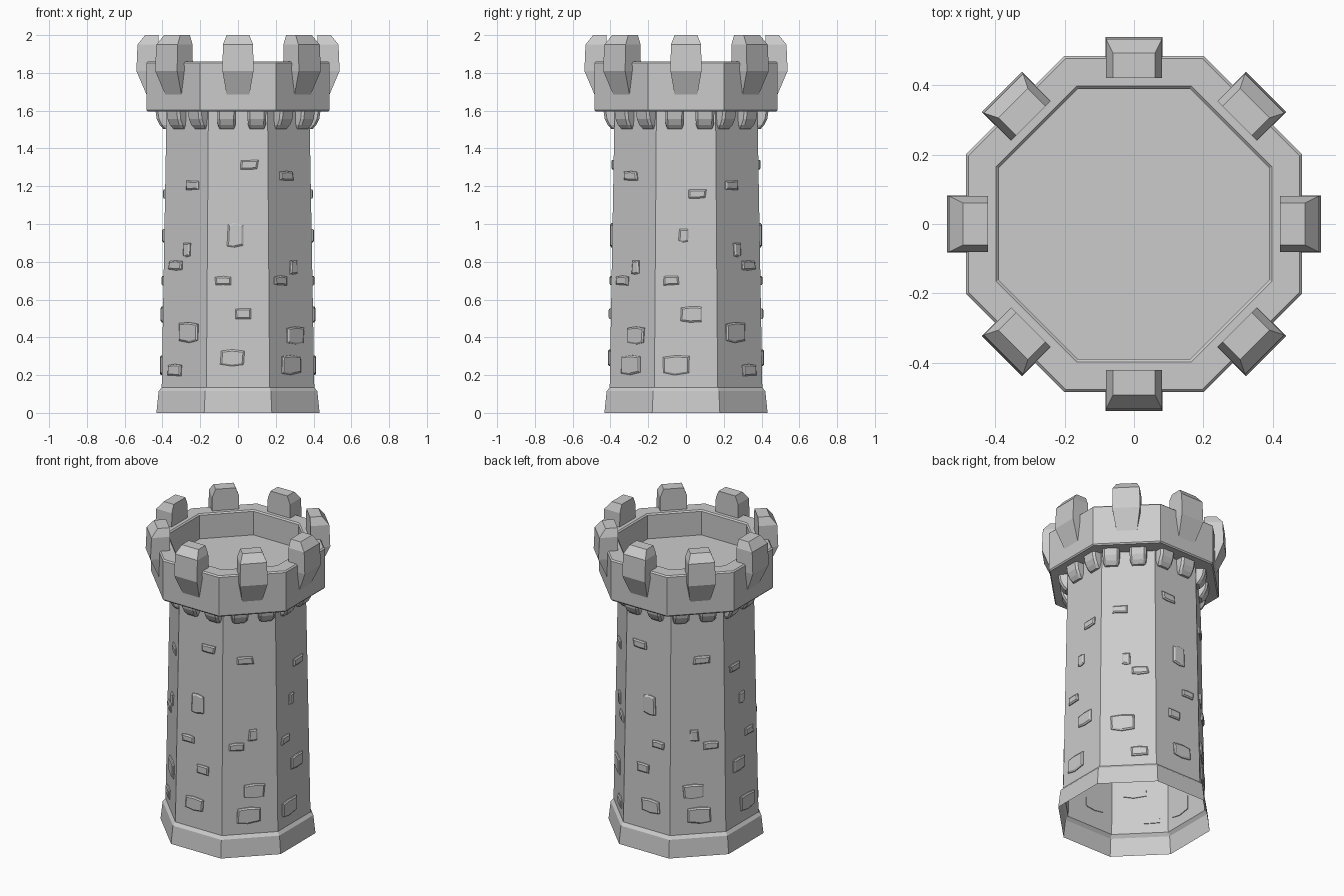
import bpy, bmesh, math, random

if "Cube" in bpy.data.objects:
    bpy.data.objects.remove(bpy.data.objects["Cube"])

random.seed(4)
T8 = math.tan(math.pi / 8)


def wall_r(z):
    """Distance from the axis to the slightly tapering wall face."""
    return 0.404 - (z - 0.135) * 0.0175


def on_face(k, u, r, z):
    """Point on octagon side k: u to the right seen from outside, r outward."""
    a = math.radians(-90 + 45 * k)
    return (r * math.cos(a) - u * math.sin(a), r * math.sin(a) + u * math.cos(a), z)


def loft(bm, rings, start=True, end=True):
    """Skin a stack of rings that share one vertex count."""
    vs = [[bm.verts.new(p) for p in ring] for ring in rings]
    n = len(vs[0])
    for a, b in zip(vs, vs[1:]):
        for i in range(n):
            j = (i + 1) % n
            bm.faces.new((a[i], a[j], b[j], b[i]))
    if start:
        bm.faces.new(vs[0][::-1])
    if end:
        bm.faces.new(vs[-1])


def finish(name, bm):
    bmesh.ops.recalc_face_normals(bm, faces=bm.faces[:])
    me = bpy.data.meshes.new(name)
    bm.to_mesh(me)
    bm.free()
    ob = bpy.data.objects.new(name, me)
    bpy.context.collection.objects.link(ob)
    return ob


def octagon(r, z):
    return [on_face(k, r * T8, r, z) for k in range(8)]


def turned(name, profile, end=True):
    bm = bmesh.new()
    loft(bm, [octagon(r, z) for r, z in profile], False, end)
    return finish(name, bm)


# Tower wall with flared foot, open underneath
turned("tower_wall", [(0.432, 0), (0.42, 0.115), (0.404, 0.135),
                      (wall_r(1.0), 1.0), (wall_r(1.6), 1.6)], end=False)

# Parapet: underside, outer band, rim, inner wall and sunken floor
turned("parapet", [(wall_r(1.6), 1.6), (0.478, 1.595), (0.484, 1.603), (0.484, 1.853),
                   (0.476, 1.861), (0.397, 1.861), (0.389, 1.853), (0.389, 1.70)])

# Merlons: one block on the middle of every side
bm = bmesh.new()
for k in range(8):
    loft(bm, [[on_face(k, -w, 0.42, z), on_face(k, w, 0.42, z),
               on_face(k, w * f, r, z), on_face(k, -w * f, r, z)]
              for w, f, r, z in [(0.06, 1, 0.482, 1.68), (0.082, 1, 0.538, 1.81),
                                 (0.08, 1, 0.532, 1.95), (0.06, 1, 0.492, 2.0)]])
finish("merlons", bm)

# Corbels: two rounded brackets under each side, far sides mirrored
bm = bmesh.new()
for k in range(8):
    side = 1 if k in (0, 1, 2, 7) else -1
    for u in (-0.06, 0.1):
        c = u * side
        loft(bm, [[on_face(k, c - w, 0.36, z), on_face(k, c + w, 0.36, z),
                   on_face(k, c + w, r - 0.012, z), on_face(k, c + w - 0.012, r, z),
                   on_face(k, c - w + 0.012, r, z), on_face(k, c - w, r - 0.012, z)]
                  for w, r, z in [(0.05, 0.437, 1.6), (0.049, 0.43, 1.555),
                                  (0.047, 0.415, 1.525), (0.038, 0.395, 1.503)]])
finish("corbels", bm)

# Raised stones: (u, z, width, height) for four sides, mirrored to the opposite side
STONES = {
    0: [(.06, 1.315, .09, .05), (-.015, .94, .08, .12), (-.08, .70, .085, .045),
        (.025, .525, .085, .06), (-.03, .293, .12, .08)],
    1: [(-.025, 1.255, .095, .05), (.018, .77, .048, .075), (-.078, .70, .09, .05),
        (.028, .412, .115, .085), (-.007, .255, .145, .095)],
    2: [(.06, 1.16, .09, .05), (-.015, .94, .045, .07), (-.08, .70, .08, .05),
        (.025, .522, .11, .08), (-.055, .255, .14, .095)],
    7: [(.045, 1.205, .09, .05), (.01, .865, .048, .075), (-.072, .782, .095, .05),
        (.033, .427, .135, .1), (-.068, .226, .1, .062)],
}
bm = bmesh.new()
for k, stones in STONES.items():
    for u, z, w, h in stones:
        # irregular six-sided outline, bowed along the longer stones
        bow = 0.006 if max(w, h) > 0.1 else 0.0
        outline = [(-.5, -.46, 0), (0, -.5, -bow), (.5, -.46, 0),
                   (.5, .46, 0), (0, .48, bow), (-.5, .46, 0)]
        pts = [(a * w + random.uniform(-.005, .005), b * h + e + random.uniform(-.003, .003))
               for a, b, e in outline]
        r = wall_r(z)
        sx, sz = 1 - 0.016 / w, 1 - 0.016 / h
        for kk, s in ((k, 1), ((k + 4) % 8, -1)):
            loft(bm, [[on_face(kk, s * (u + x * fx), r + d, z + y * fz) for x, y in pts]
                      for d, fx, fz in [(-0.004, 1, 1), (0.006, 1, 1), (0.012, sx, sz)]])
finish("raised_stones", bm)
